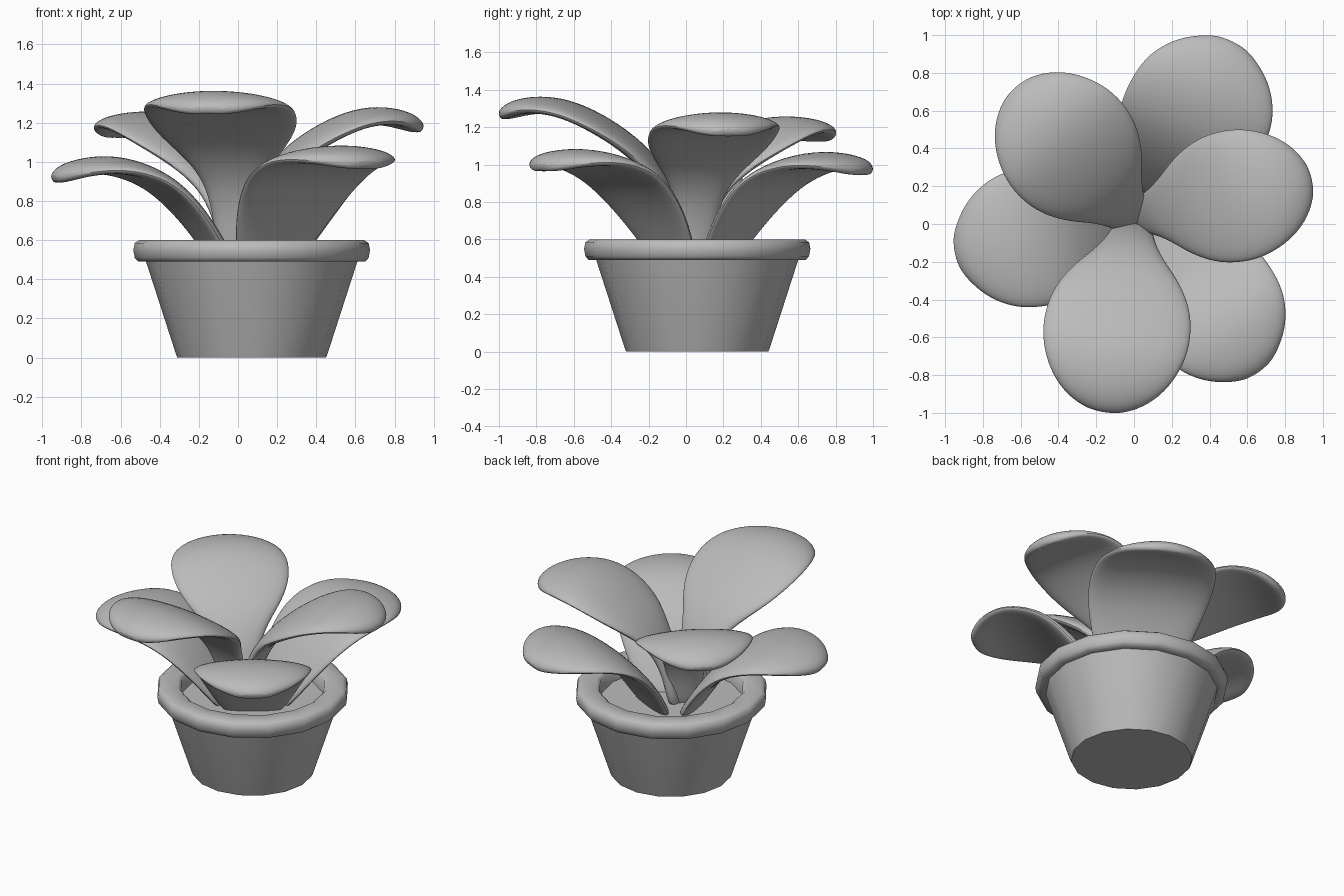
import bpy, bmesh, math
from mathutils import Vector

cube = bpy.data.objects.get("Cube")
if cube:
    bpy.data.objects.remove(cube)

GREY = (0.5, 0.5, 0.5, 1)
mat = bpy.data.materials.new("plain grey")
mat.use_nodes = True
mat.diffuse_color = GREY
mat.node_tree.nodes["Principled BSDF"].inputs["Base Color"].default_value = GREY


def loft(name, rings, subdivide=0):
    """Skin a list of closed rings and cap both ends."""
    bm = bmesh.new()
    loops = [[bm.verts.new(p) for p in ring] for ring in rings]
    for a, b in zip(loops, loops[1:]):
        for i in range(len(a)):
            j = (i + 1) % len(a)
            bm.faces.new((a[i], a[j], b[j], b[i]))
    bm.faces.new(loops[0])
    bm.faces.new(loops[-1])
    bmesh.ops.recalc_face_normals(bm, faces=bm.faces)
    mesh = bpy.data.meshes.new(name)
    bm.to_mesh(mesh)
    bm.free()
    mesh.materials.append(mat)
    obj = bpy.data.objects.new(name, mesh)
    bpy.context.collection.objects.link(obj)
    if subdivide:
        mod = obj.modifiers.new("Smooth", 'SUBSURF')
        mod.levels = mod.render_levels = subdivide
    bpy.ops.object.select_all(action='DESELECT')
    obj.select_set(True)
    bpy.context.view_layer.objects.active = obj
    bpy.ops.object.shade_smooth_by_angle(angle=math.radians(50))
    return obj


def lathe(name, profile, centre, sides=16):
    rings = []
    for r, z in profile:
        rings.append([(centre.x + r * math.cos(math.tau * i / sides),
                       centre.y + r * math.sin(math.tau * i / sides), z)
                      for i in range(sides)])
    return loft(name, rings)


def leaf(name, path, centre, angle, length, width, lift, thick=0.045, droop=0.04):
    """Arched rounded sections swept along a path of (radius, height, half width)."""
    a = math.radians(angle)
    out = Vector((math.cos(a), math.sin(a), 0))
    side = Vector((-out.y, out.x, 0))
    pts = [centre + out * r * length + Vector((0, 0, z + lift * r)) for r, z, _ in path]
    reach = path[-1][0]
    rings = []
    for k, (p, (r, _, w)) in enumerate(zip(pts, path)):
        along = (pts[min(k + 1, len(pts) - 1)] - pts[max(k - 1, 0)]).normalized()
        normal = along.cross(side)
        t = thick * (0.55 if k == len(path) - 1 else 1)
        # The edges only droop towards the outer half
        sag = droop * min(1, (1.5 * r / reach) ** 2) * w / 0.38
        ring = []
        for i in range(12):
            c, s = math.cos(math.tau * i / 12), math.sin(math.tau * i / 12)
            ring.append(p + side * w * width * c
                        + normal * (t * math.copysign(abs(s) ** 0.7, s) - sag * c * c))
        rings.append(ring)
    return loft(name, rings, 2)


# Pot with rolled rim and recessed soil
pot_centre = Vector((0.07, 0.06, 0))
lathe("pot", [(0.38, 0), (0.388, 0.02), (0.54, 0.49), (0.58, 0.49), (0.598, 0.51),
              (0.605, 0.55), (0.598, 0.585), (0.575, 0.6), (0.475, 0.6),
              (0.455, 0.585), (0.445, 0.5)], pot_centre)

# Upper leaves rise steeply, lower leaves spread wider
upper = [(0.03, 0.45, 0.10), (0.06, 0.65, 0.11), (0.12, 0.82, 0.14), (0.19, 0.93, 0.20),
         (0.27, 1.02, 0.285), (0.40, 1.12, 0.365), (0.56, 1.21, 0.385), (0.70, 1.245, 0.355),
         (0.83, 1.235, 0.29), (0.92, 1.20, 0.20), (0.97, 1.165, 0.08)]
lower = [(0.11, 0.43, 0.16), (0.19, 0.56, 0.235), (0.28, 0.70, 0.30), (0.39, 0.83, 0.35),
         (0.50, 0.92, 0.375), (0.64, 0.98, 0.375), (0.78, 0.995, 0.35), (0.91, 0.97, 0.27),
         (0.98, 0.94, 0.18), (1.03, 0.91, 0.08)]
top_centre = Vector((0, 0.02, 0))
leaf("upper_leaf_front", upper, top_centre + Vector((0, -0.01, 0.05)), 261, 1.05, 1.08, 0.045)
leaf("upper_leaf_left", upper, top_centre + Vector((0, 0.02, 0)), 11.5, 0.99, 0.97, 0)
leaf("upper_leaf_back", upper, top_centre + Vector((0.02, -0.02, 0)), 132, 1, 1.02, -0.03)
leaf("lower_leaf_right", lower, pot_centre, 192, 1.01, 1.04, 0)
leaf("lower_leaf_back", lower, pot_centre - Vector((0, 0.02, 0)), 64, 1, 1.1, 0.05)
leaf("lower_leaf_front", lower, pot_centre, 305, 1, 1.03, 0.07)
